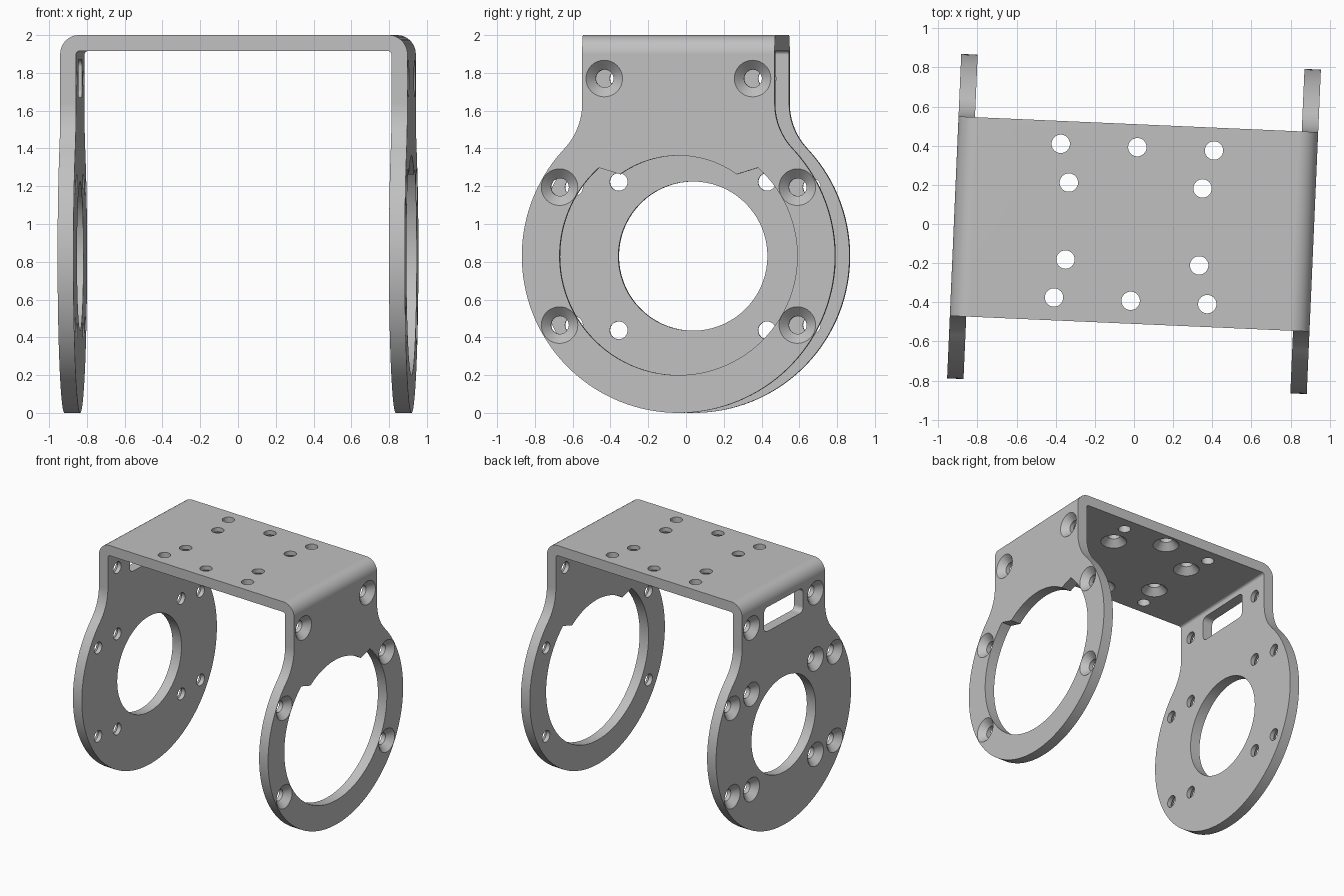
import bpy, bmesh
from math import sin, cos, radians, pi
from mathutils import Vector, Matrix

if "Cube" in bpy.data.objects:
    bpy.data.objects.remove(bpy.data.objects["Cube"])

HALF, THICK = 0.92, 0.084        # half span over the side plates, sheet thickness
RAD = 0.83                       # disc radius, also the disc centre height
SINK, BORE = 0.097, 0.047        # countersink and bore radii


def arc(cx, cy, r, start, end, n):
    angles = [radians(start + (end - start) * i / n) for i in range(n + 1)]
    return [(cx + r * cos(a), cy + r * sin(a)) for a in angles]


def prism(bm, points, push):
    """Closed solid made by pushing a flat outline along a vector."""
    face = bm.faces.new([bm.verts.new(p) for p in points])
    out = bmesh.ops.extrude_face_region(bm, geom=[face])["geom"]
    moved = [g for g in out if isinstance(g, bmesh.types.BMVert)]
    bmesh.ops.translate(bm, verts=moved, vec=push)


def side_prism(bm, outline, x0, x1):
    prism(bm, [(x0, y, z) for y, z in outline], (x1 - x0, 0, 0))


def drill(bm, pos, direction, sunk=True, n=32):
    """Drill bit entering the sheet at pos, with an optional countersink."""
    head = SINK if sunk else BORE
    steps = [(-0.02, head), (0.11, BORE)]
    if sunk:
        steps[1:1] = [(0, SINK), (SINK - BORE, BORE)]
    d = Vector(direction)
    u = d.orthogonal().normalized()
    v = d.cross(u)
    rings = []
    for depth, r in steps:
        rings.append([bm.verts.new(Vector(pos) + d * depth + r * (u * cos(a) + v * sin(a)))
                      for a in (2 * pi * i / n for i in range(n))])
    for a, b in zip(rings, rings[1:]):
        for i in range(n):
            j = (i + 1) % n
            bm.faces.new((a[i], a[j], b[j], b[i]))
    bm.faces.new(rings[0])
    bm.faces.new(rings[-1])


def finish(bm, name):
    bmesh.ops.recalc_face_normals(bm, faces=bm.faces)
    mesh = bpy.data.meshes.new(name)
    bm.to_mesh(mesh)
    bm.free()
    obj = bpy.data.objects.new(name, mesh)
    bpy.context.collection.objects.link(obj)
    return obj


def apply_boolean(body, tool, operation):
    mod = body.modifiers.new("cut", "BOOLEAN")
    mod.operation, mod.object, mod.solver = operation, tool, "EXACT"
    bpy.context.view_layer.objects.active = body
    bpy.ops.object.modifier_apply(modifier=mod.name)
    bpy.data.objects.remove(tool)


# Bent sheet: U-shaped section with rounded bends
inner = HALF - THICK
section = [(-HALF, -0.1)]
section += arc(-HALF + 0.1, 1.9, 0.1, 180, 90, 12) + arc(HALF - 0.1, 1.9, 0.1, 90, 0, 12)
section += [(HALF, -0.1), (inner, -0.1)]
section += arc(inner - 0.02, 1.896, 0.02, 0, 90, 6) + arc(0.02 - inner, 1.896, 0.02, 90, 180, 6)
section += [(-inner, -0.1)]
bm = bmesh.new()
prism(bm, [(x, -1, z) for x, z in section], (0, 2, 0))
bracket = finish(bm, "bracket")

# Side silhouette: straight neck flowing into a round disc
outline = [(0.51, 2.1)] + arc(0.86, 1.638, 0.35, 180, 223.2, 12)
outline += arc(0, RAD, RAD, 42, -222, 96)
outline += arc(-0.86, 1.638, 0.35, -43.2, 0, 12) + [(-0.51, 2.1)]
bm = bmesh.new()
side_prism(bm, outline, -1.1, 1.1)
apply_boolean(bracket, finish(bm, "silhouette"), "INTERSECT")

# Openings
bm = bmesh.new()
# large keyed opening in one plate, small round opening in the other
keyed = arc(0, RAD, 0.63, 132, 408, 80) + arc(0, RAD, 0.532, 54.5, 125.5, 24)
side_prism(bm, keyed, 0.75, 1)
side_prism(bm, arc(0, RAD, 0.395, 0, 355, 71), -1, -0.75)
# rounded slot high in the plate with the small opening
slot = []
for k, (sy, sz) in enumerate([(1, 1), (-1, 1), (-1, -1), (1, -1)]):
    slot += arc(sy * 0.2, 1.77 + sz * 0.06, 0.04, 90 * k, 90 * k + 90, 6)
side_prism(bm, slot, -1, -0.75)
# screw holes through the plates, countersunk from outside
for sy in (-1, 1):
    for side in (-1, 1):
        drill(bm, (side * HALF, sy * 0.393, 1.77), (-side, 0, 0))
        for sz in (-1, 1):
            drill(bm, (side * HALF, sy * 0.63, RAD + sz * 0.365), (-side, 0, 0))
    for sz in (-1, 1):
        drill(bm, (-HALF, sy * 0.393, RAD + sz * 0.393), (1, 0, 0))
    # top holes: plain corners, the rest countersunk from below
    drill(bm, (0, sy * 0.393, 2 - THICK), (0, 0, 1))
    for sx in (-1, 1):
        drill(bm, (sx * 0.342, sy * 0.197, 2 - THICK), (0, 0, 1))
        drill(bm, (sx * 0.392, sy * 0.393, 2 - THICK), (0, 0, 1), sunk=False)
apply_boolean(bracket, finish(bm, "openings"), "DIFFERENCE")

# The whole bracket stands slightly turned
bracket.data.transform(Matrix.Rotation(radians(-2.5), 4, "Z"))

# Plain grey metal
grey = bpy.data.materials.new("grey metal")
grey.use_nodes = True
colour = (0.53, 0.53, 0.53, 1)
grey.diffuse_color = colour
grey.node_tree.nodes["Principled BSDF"].inputs["Base Color"].default_value = colour
bracket.data.materials.clear()
bracket.data.materials.append(grey)

# Smooth curves, crisp edges
bpy.ops.object.select_all(action="DESELECT")
bracket.select_set(True)
bpy.context.view_layer.objects.active = bracket
bpy.ops.object.shade_smooth_by_angle(angle=radians(30))
weighted = bracket.modifiers.new("weighted normals", "WEIGHTED_NORMAL")
weighted.keep_sharp = True
